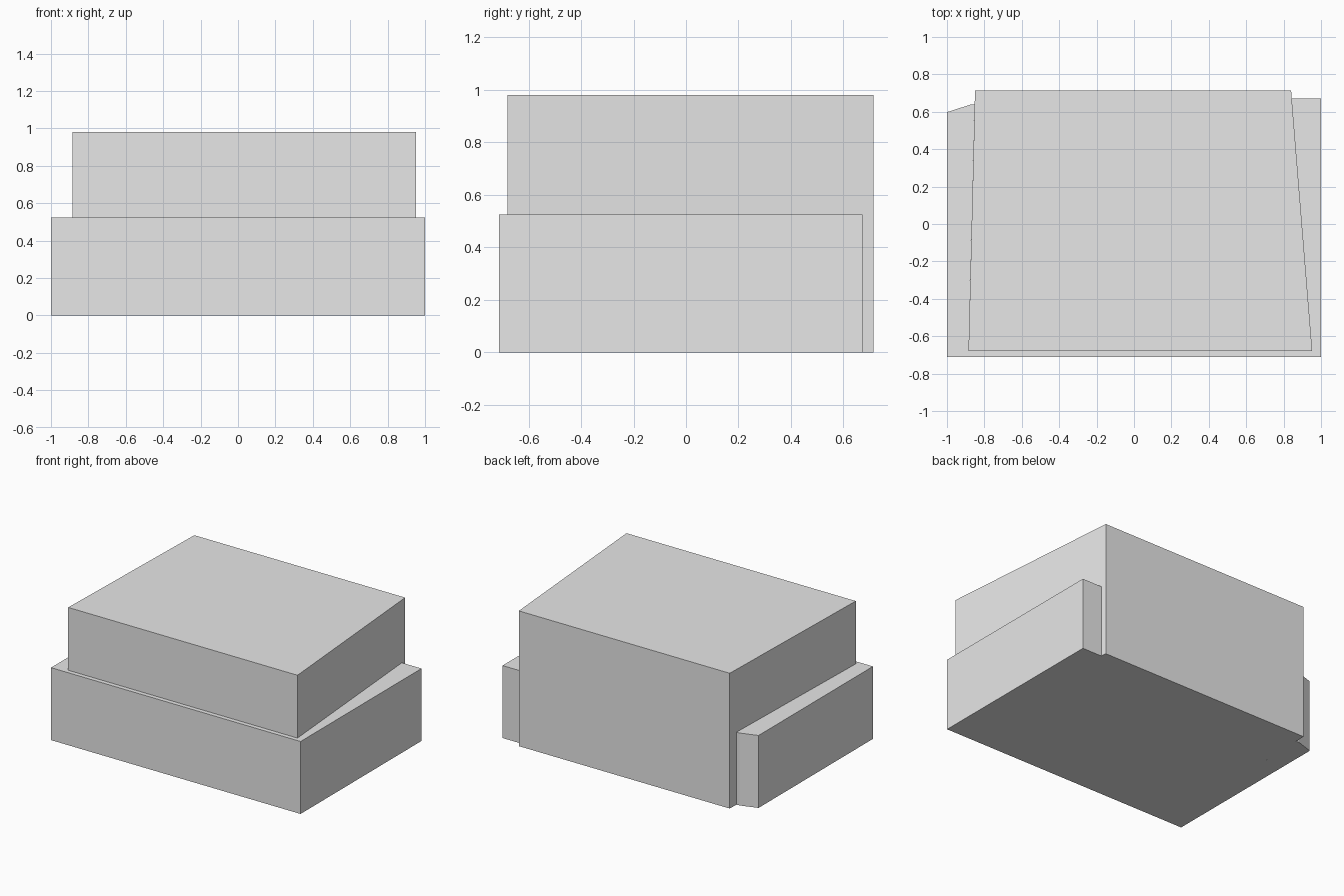
import bpy
import bmesh

cube = bpy.data.objects.get("Cube")
if cube:
    bpy.data.objects.remove(cube, do_unlink=True)

grey = bpy.data.materials.new("light_grey")
grey.use_nodes = True
grey.diffuse_color = (0.8, 0.8, 0.8, 1)
grey.node_tree.nodes["Principled BSDF"].inputs["Base Color"].default_value = (0.8, 0.8, 0.8, 1)


def prism(name, outline, height):
    """Extrude a counter-clockwise ground outline straight up."""
    bm = bmesh.new()
    base = bm.faces.new([bm.verts.new((x, y, 0)) for x, y in outline])
    top = bmesh.ops.extrude_face_region(bm, geom=[base], use_keep_orig=True)["geom"]
    bmesh.ops.translate(bm, vec=(0, 0, height),
                        verts=[g for g in top if isinstance(g, bmesh.types.BMVert)])
    bmesh.ops.recalc_face_normals(bm, faces=bm.faces)
    mesh = bpy.data.meshes.new(name)
    bm.to_mesh(mesh)
    bm.free()
    mesh.materials.append(grey)
    obj = bpy.data.objects.new(name, mesh)
    bpy.context.collection.objects.link(obj)
    return obj


# Tall tapered main block
core = [(-0.885, -0.68), (0.953, -0.68), (0.84, 0.714), (-0.85, 0.714)]
prism("main_block", core, 0.98)

# Low surround wrapping the front and both sides of the main block
surround = [(-1, -0.712), (1, -0.712), (1, 0.672), (0.843, 0.672),
            core[1], core[0], (-0.852, 0.638), (-0.875, 0.638), (-1, 0.598)]
prism("low_surround", surround, 0.525)
